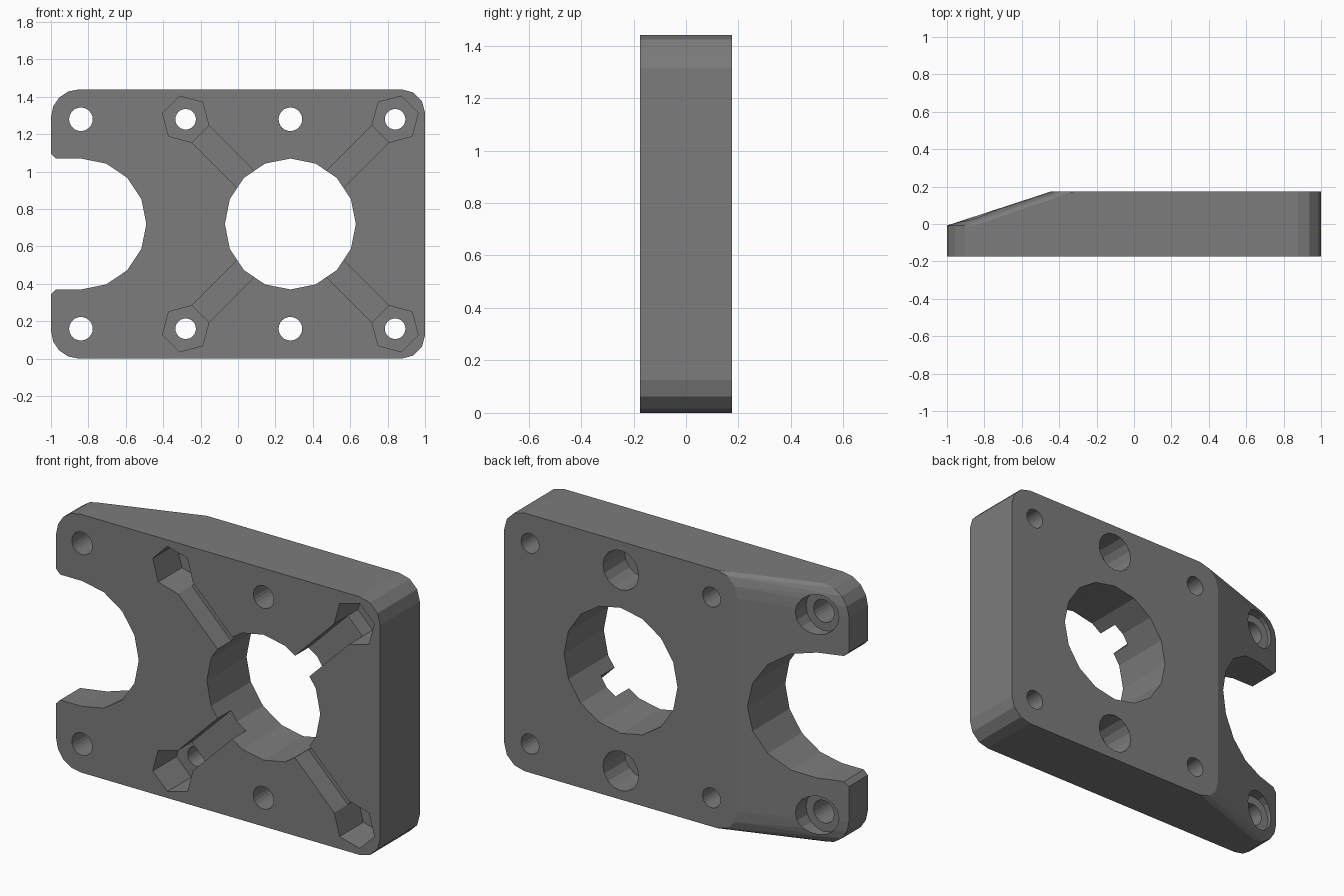
import bpy, bmesh, math
from mathutils import Matrix

if "Cube" in bpy.data.objects:
    bpy.data.objects.remove(bpy.data.objects["Cube"], do_unlink=True)

FRONT, BACK, STEP = -0.175, 0.175, -0.008
HEIGHT, MID = 1.44, 0.72
BORE_X, SLOT_X, BORE_R = 0.28, -0.84, 0.35

grey = bpy.data.materials.new("mid grey")
grey.use_nodes = True
colour = (0.2, 0.2, 0.2, 1)
grey.diffuse_color = colour
grey.node_tree.nodes["Principled BSDF"].inputs["Base Color"].default_value = colour


def make_object(name, bm):
    bmesh.ops.recalc_face_normals(bm, faces=bm.faces)
    mesh = bpy.data.meshes.new(name)
    bm.to_mesh(mesh)
    bm.free()
    mesh.materials.append(grey)
    obj = bpy.data.objects.new(name, mesh)
    bpy.context.collection.objects.link(obj)
    return obj


def arc(cx, cz, r, start, end, steps):
    angles = [math.radians(start + (end - start) * i / steps) for i in range(steps + 1)]
    return [(cx + r * math.cos(a), cz + r * math.sin(a)) for a in angles]


def prism(name, points, y0, y1):
    """Extrude an x-z outline from y0 to y1."""
    bm = bmesh.new()
    face = bm.faces.new([bm.verts.new((x, y0, z)) for x, z in points])
    out = bmesh.ops.extrude_face_region(bm, geom=[face])
    verts = [g for g in out["geom"] if isinstance(g, bmesh.types.BMVert)]
    bmesh.ops.translate(bm, verts=verts, vec=(0, y1 - y0, 0))
    return make_object(name, bm)


def round_hole(name, x, z, r, y0, y1, sides):
    return prism(name, arc(x, z, r, 0, 360, sides)[:-1], y0, y1)


def rounded_outline(left, right, r_left, r_right, seg_left):
    top = HEIGHT
    return (arc(right - r_right, r_right, r_right, -90, 0, 3)
            + arc(right - r_right, top - r_right, r_right, 0, 90, 3)
            + arc(left + r_left, top - r_left, r_left, 90, 180, seg_left)
            + arc(left + r_left, r_left, r_left, 180, 270, seg_left))


# Plate body: full-depth block hulled with a thinner left end, giving the back slope
bm = bmesh.new()
for outline, depth in ((rounded_outline(-1, 1, 0.15, 0.125, 4), STEP),
                       (rounded_outline(-0.44, 1, 0.125, 0.125, 3), BACK)):
    for y in (FRONT, depth):
        for x, z in outline:
            bm.verts.new((x, y, z))
hull = bmesh.ops.convex_hull(bm, input=bm.verts)
bmesh.ops.delete(bm, geom=list({v for v in hull["geom_interior"] + hull["geom_unused"]
                               if isinstance(v, bmesh.types.BMVert)}), context='VERTS')
bmesh.ops.remove_doubles(bm, verts=bm.verts, dist=0.0005)
bmesh.ops.dissolve_limit(bm, angle_limit=0.01, verts=bm.verts, edges=bm.edges)
plate = make_object("mounting_plate", bm)

cutters = []

# Large bore and open side slot with a chamfered mouth
cutters.append(round_hole("bore_cutter", BORE_X, MID, BORE_R, -0.5, 0.5, 16))
slot = arc(SLOT_X, MID, BORE_R, -90, 90, 8)
slot += [(-0.975, MID + BORE_R), (-1.05, MID + BORE_R + 0.075),
         (-1.05, MID - BORE_R - 0.075), (-0.975, MID - BORE_R)]
cutters.append(prism("slot_cutter", slot, -0.5, 0.5))

for side in (-1, 1):
    z = MID + side * 0.56
    # Counterbored screw holes
    for x in (SLOT_X, BORE_X):
        cutters.append(round_hole("screw_cutter", x, z, 0.063, -0.5, 0.5, 24))
        cutters.append(round_hole("counterbore_cutter", x, z, 0.11, -0.015, 0.5, 16))
    # Bolt holes with hexagonal pockets and diagonal channels into the bore
    for way in (-1, 1):
        x = BORE_X + way * 0.56
        cutters.append(round_hole("bolt_cutter", x, z, 0.055, -0.5, 0.5, 24))
        inward = math.degrees(math.atan2(-side, -way))
        hexagon = arc(x, z, 0.128, inward - 30, inward + 330, 6)[:-1]
        cutters.append(prism("nut_pocket_cutter", hexagon, -0.3, FRONT + 0.21))
        spin = Matrix.Rotation(math.radians(inward), 2)
        strip = [spin @ v for v in (Matrix(((0.05, -0.0638), (0.55, -0.0638),
                                            (0.55, 0.0638), (0.05, 0.0638))))]
        channel = [(x + p.x, z + p.y) for p in strip]
        cutters.append(prism("channel_cutter", channel, -0.3, FRONT + 0.12))

# Cut everything out of the plate
bpy.context.view_layer.objects.active = plate
for cutter in cutters:
    cutter.hide_render = True
    mod = plate.modifiers.new("cut", 'BOOLEAN')
    mod.operation = 'DIFFERENCE'
    mod.solver = 'EXACT'
    mod.object = cutter
    bpy.ops.object.modifier_apply(modifier=mod.name)
    bpy.data.objects.remove(cutter, do_unlink=True)
